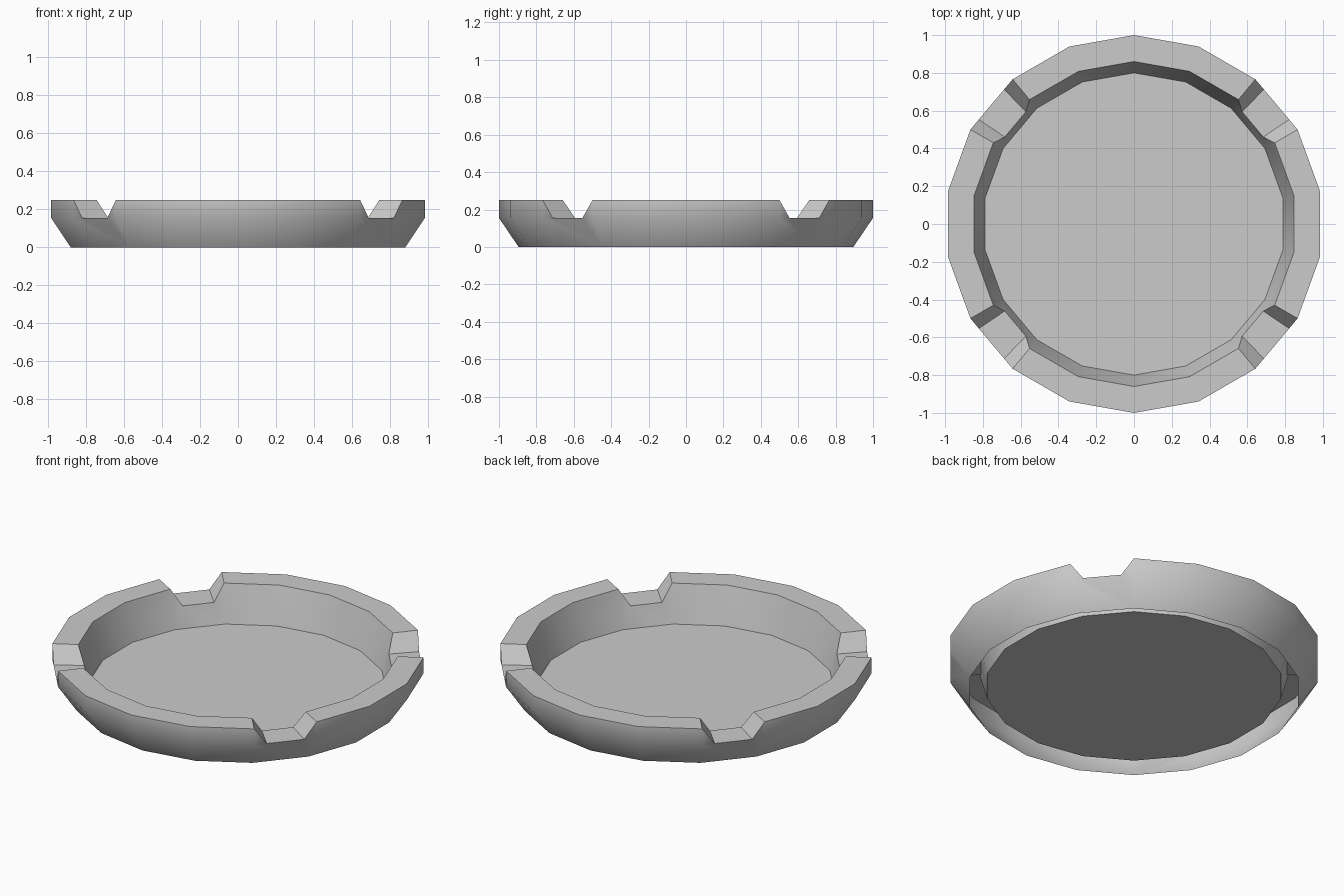
import bpy, bmesh
from math import radians, cos, sin

if "Cube" in bpy.data.objects:
    bpy.data.objects.remove(bpy.data.objects["Cube"])

SIDES = 18
# (radius, z): base edge, outer bend, outer lip, inner lip, inner notch level, dish floor
PROFILE = [(0.895, 0), (1, 0.155), (1, 0.25), (0.86, 0.25), (0.833, 0.155), (0.80, 0.035)]
NOTCHES = {2, 6, 11, 15}   # segments holding a rest
INSET = 0.2                # slope of notch sides, as share of a segment

bm = bmesh.new()

# Rings of the shell, open underneath
rings = []
for r, z in PROFILE:
    ring = []
    for i in range(SIDES):
        a = radians(90 + 360 / SIDES * i)
        ring.append(bm.verts.new((r * cos(a), r * sin(a), z)))
    rings.append(ring)


def between(a, b, t):
    return bm.verts.new(a.co.lerp(b.co, t))


for i in range(SIDES):
    j = (i + 1) % SIDES
    (a0, b0, c0, d0, e0, f0) = [ring[i] for ring in rings]
    (a1, b1, c1, d1, e1, f1) = [ring[j] for ring in rings]
    if i in NOTCHES:
        # Notch: sloped sides, flat bed, trimmed walls
        p0, p1 = between(b0, b1, INSET), between(b0, b1, 1 - INSET)
        q0, q1 = between(e0, e1, INSET), between(e0, e1, 1 - INSET)
        faces = [(a0, a1, b1, p1, p0, b0), (b0, p0, c0), (b1, c1, p1),
                 (c0, p0, q0, d0), (p0, p1, q1, q0), (p1, c1, d1, q1),
                 (d0, q0, e0), (q1, d1, e1), (e0, q0, q1, e1, f1, f0)]
    else:
        # Plain wall and rim
        faces = [(a0, a1, b1, b0), (b0, b1, c1, c0), (c0, c1, d1, d0),
                 (d0, d1, e1, e0), (e0, e1, f1, f0)]
    for f in faces:
        bm.faces.new(f)

# Dish floor
bm.faces.new(rings[-1])

mesh = bpy.data.meshes.new("ashtray")
bm.to_mesh(mesh)
bm.free()
tray = bpy.data.objects.new("ashtray", mesh)
bpy.context.collection.objects.link(tray)

bpy.context.view_layer.objects.active = tray
tray.select_set(True)
bpy.ops.object.shade_smooth_by_angle(angle=radians(40))
